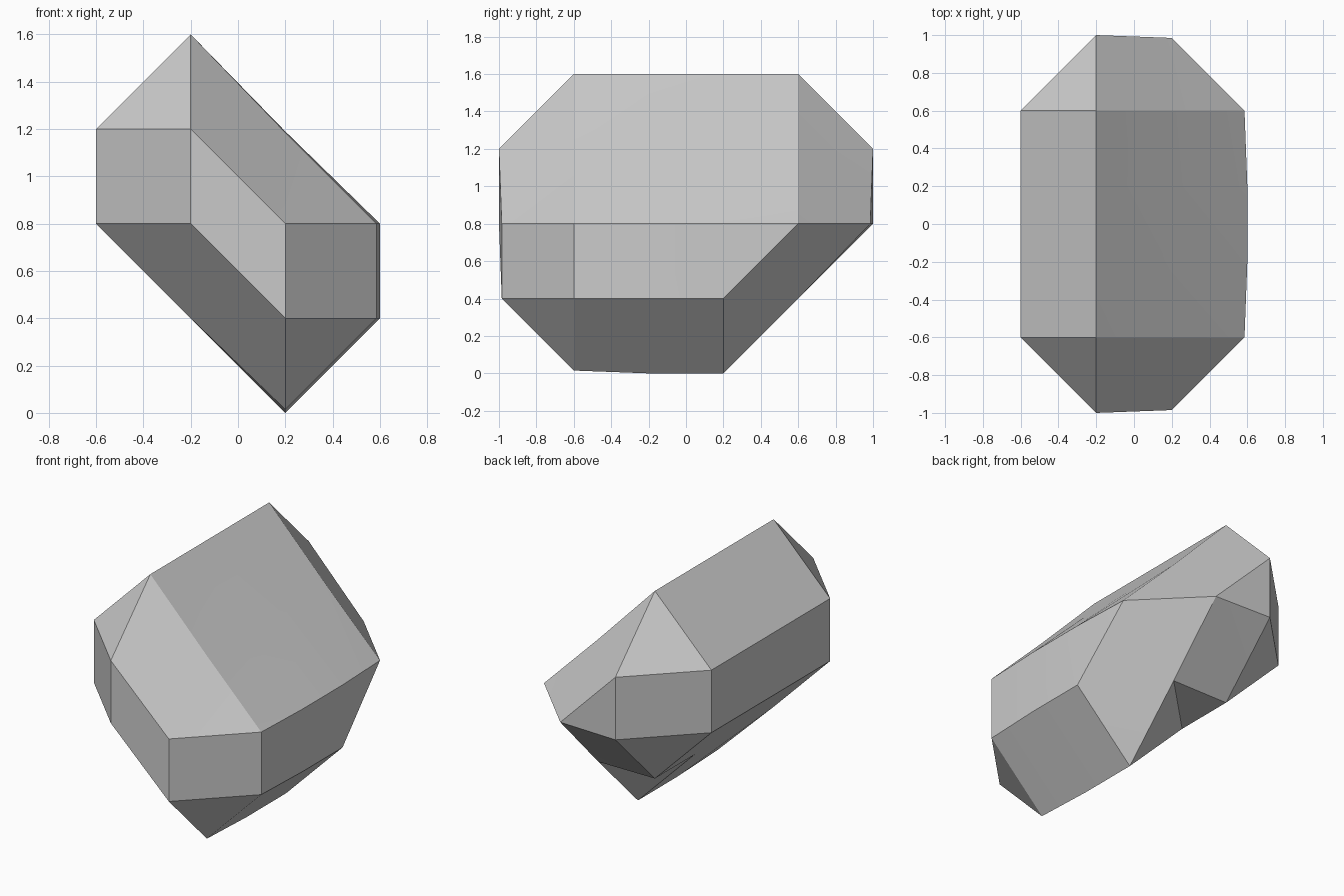
import bpy
import bmesh

cube = bpy.data.objects.get("Cube")
if cube:
    bpy.data.objects.remove(cube, do_unlink=True)

# Plain grey stone
grey = bpy.data.materials.new("plain_grey")
grey.use_nodes = True
colour = (0.6, 0.6, 0.6, 1)
grey.diffuse_color = colour
grey.node_tree.nodes["Principled BSDF"].inputs["Base Color"].default_value = colour

# Slanted cross-section (x, z), eight points running round from the top ridge
middle = [(-.2, 1.6), (-.6, 1.2), (-.6, .8), (-.2, .4),
          (.2, 0), (.6, .4), (.6, .8), (.2, 1.19)]
# Slightly slimmer section towards the ends
slim = middle[:4] + [(.2, .015), (.585, .4), (.585, .8), (.2, 1.185)]
# Back section has its lower corner cut away
cut = slim[:4] + [(.2, .4)] * 2 + slim[6:]

# End caps collapse several section points into shared corners
top, left, right, low = (-.2, 1.2), (-.2, .8), (.2, .8), (.2, .4)
front_cap = [top, top, left, left, low, low, right, right]
back_cap = [top, top, left, left] + [right] * 4


def cap_depth(x):
    """The caps lean in slightly on the left side of the model."""
    return 1 if x < 0 else .985


bm = bmesh.new()
sections = [(-1, front_cap), (-.6, slim), (-.2, middle),
            (.2, middle), (.6, cut), (1, back_cap)]
rings = []
for y, section in sections:
    rings.append([bm.verts.new((x, y * cap_depth(x) if abs(y) == 1 else y, z))
                  for x, z in section])

# Loft the body between neighbouring sections
for a, b in zip(rings, rings[1:]):
    for i in range(len(a)):
        j = (i + 1) % len(a)
        bm.faces.new((a[i], a[j], b[j]))
        bm.faces.new((a[i], b[j], b[i]))
bm.faces.new(rings[0])
bm.faces.new(rings[-1])

# Weld the collapsed corners and tidy the surface
bmesh.ops.remove_doubles(bm, verts=bm.verts[:], dist=.001)
bmesh.ops.dissolve_degenerate(bm, dist=.0001, edges=bm.edges[:])
bmesh.ops.recalc_face_normals(bm, faces=bm.faces[:])

mesh = bpy.data.meshes.new("faceted_block")
bm.to_mesh(mesh)
bm.free()
mesh.materials.append(grey)
block = bpy.data.objects.new("faceted_block", mesh)
bpy.context.collection.objects.link(block)

# Soft shading across the nearly flat sides, crisp edges elsewhere
bpy.ops.object.select_all(action='DESELECT')
block.select_set(True)
bpy.context.view_layer.objects.active = block
bpy.ops.object.shade_smooth_by_angle()
